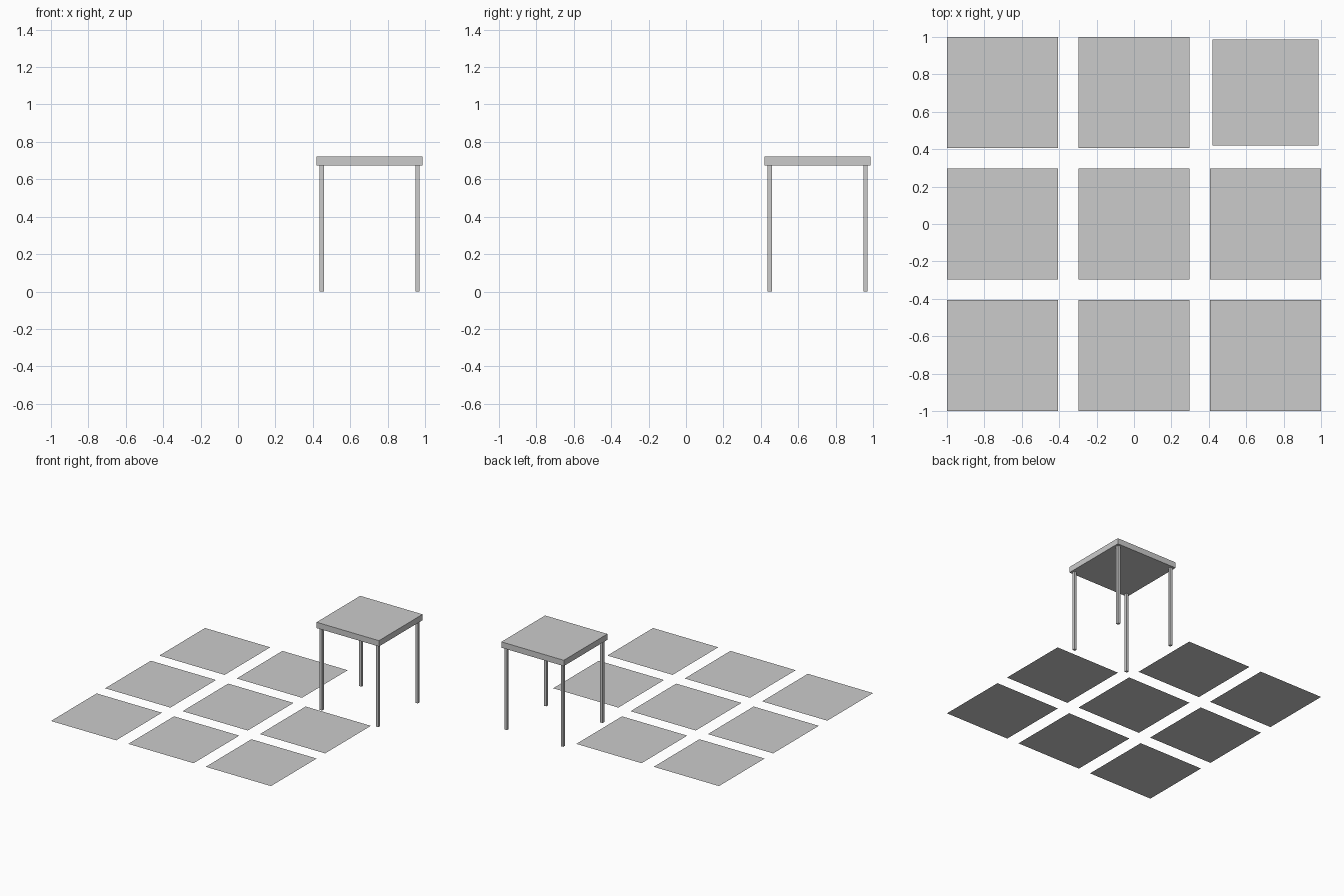
import bpy

if "Cube" in bpy.data.objects:
    bpy.data.objects.remove(bpy.data.objects["Cube"])

PITCH = 0.7035   # spacing of the 3 x 3 layout
TILE = 0.593     # panel side
TILE_Z = 0.073   # panel height above the ground
TOP = 0.567      # table top side
LEG = 0.022      # leg thickness
LEG_H = 0.674    # height of the legs
TABLE_H = 0.722  # full table height


def box(name, x, y, z0, z1, side):
    bpy.ops.mesh.primitive_cube_add(size=1, location=(x, y, (z0 + z1) / 2))
    ob = bpy.context.object
    ob.name = name
    ob.scale = (side, side, z1 - z0)
    return ob


# Flat floor panels; the back right cell is left free for the table
for i in (-1, 0, 1):
    for j in (-1, 0, 1):
        if (i, j) != (1, 1):
            bpy.ops.mesh.primitive_plane_add(size=TILE, location=(i * PITCH, j * PITCH, TILE_Z))
            bpy.context.object.name = f"floor_panel_{i + 2}_{j + 2}"

# Table top
box("table_top", PITCH, PITCH, LEG_H, TABLE_H, TOP)

# Four square legs, slightly inset from the edge
inset = 0.256
for sx, side in ((-1, "left"), (1, "right")):
    for sy, end in ((-1, "front"), (1, "back")):
        box(f"{end}_{side}_leg", PITCH + sx * inset, PITCH + sy * inset, 0, LEG_H, LEG)
